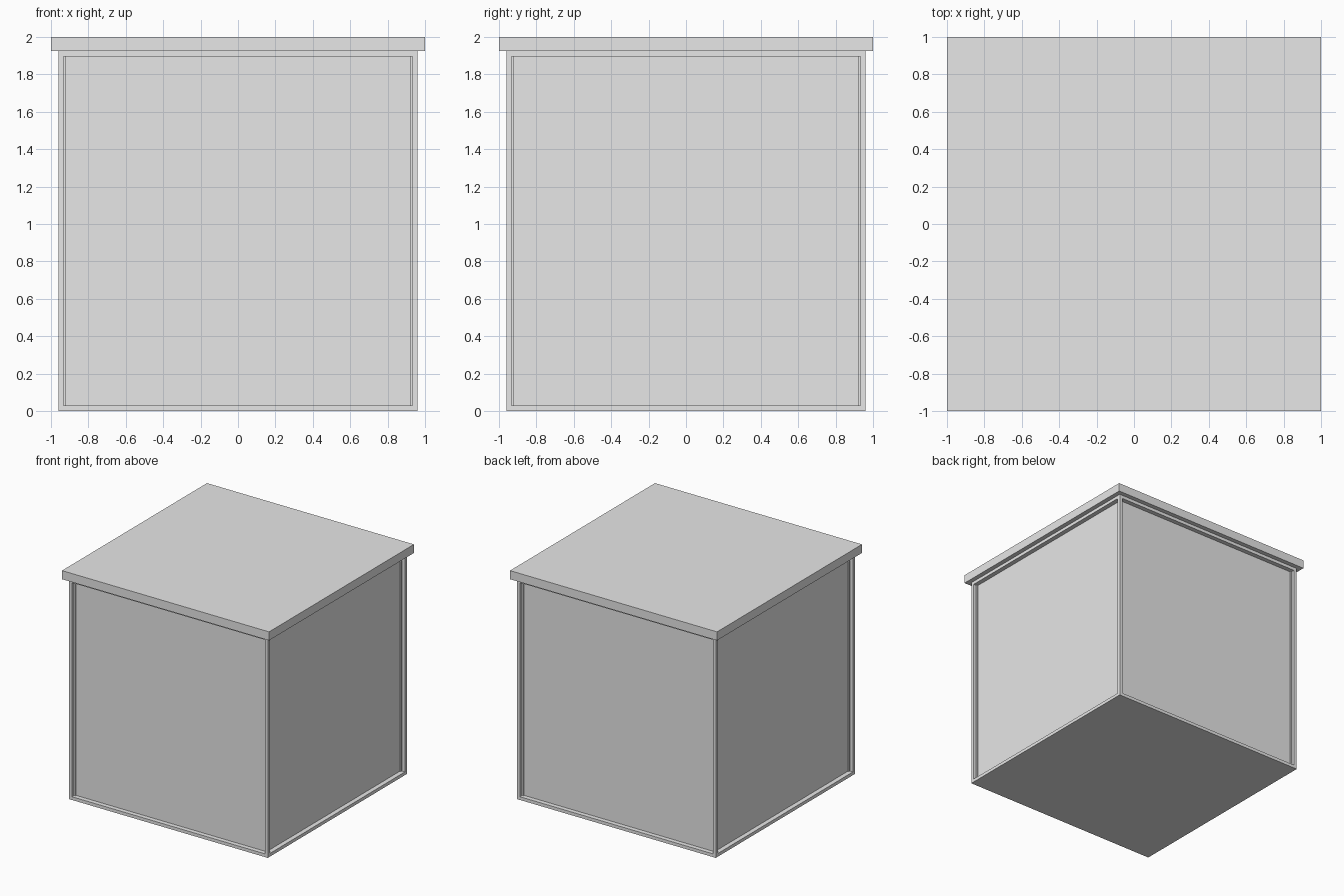
import bpy
import bmesh
from mathutils import Matrix

old = bpy.data.objects.get("Cube")
if old:
    bpy.data.objects.remove(old, do_unlink=True)

# Plain grey material
GREY = (0.8, 0.8, 0.8, 1.0)
grey = bpy.data.materials.new("plain_grey")
grey.use_nodes = True
grey.diffuse_color = GREY
for node in grey.node_tree.nodes:
    if node.type == "BSDF_PRINCIPLED":
        node.inputs["Base Color"].default_value = GREY


def box(name, width, bottom, top, rim=0.0, depth=0.0):
    """Square box; a rim sinks a panel into each of its four walls."""
    bm = bmesh.new()
    size = Matrix.Diagonal((width, width, top - bottom, 1))
    place = Matrix.Translation((0, 0, (top + bottom) / 2))
    bmesh.ops.create_cube(bm, size=1, matrix=place @ size)
    bm.normal_update()
    if rim:
        walls = [f for f in bm.faces if abs(f.normal.z) < 0.5]
        # Frame around each panel, then the recess
        bmesh.ops.inset_individual(bm, faces=walls, thickness=rim)
        for wall in walls:
            shift = -wall.normal * depth
            panel = bmesh.ops.extrude_discrete_faces(bm, faces=[wall])["faces"][0]
            bmesh.ops.translate(bm, verts=panel.verts, vec=shift)
        bmesh.ops.recalc_face_normals(bm, faces=bm.faces)
    mesh = bpy.data.meshes.new(name)
    bm.to_mesh(mesh)
    bm.free()
    mesh.materials.append(grey)
    obj = bpy.data.objects.new(name, mesh)
    bpy.context.collection.objects.link(obj)
    return obj


# Crate body with recessed wall panels, and the overhanging lid
box("crate_body", 1.92, 0, 1.925, rim=0.04, depth=0.04)
box("lid", 2.0, 1.925, 2.0)
